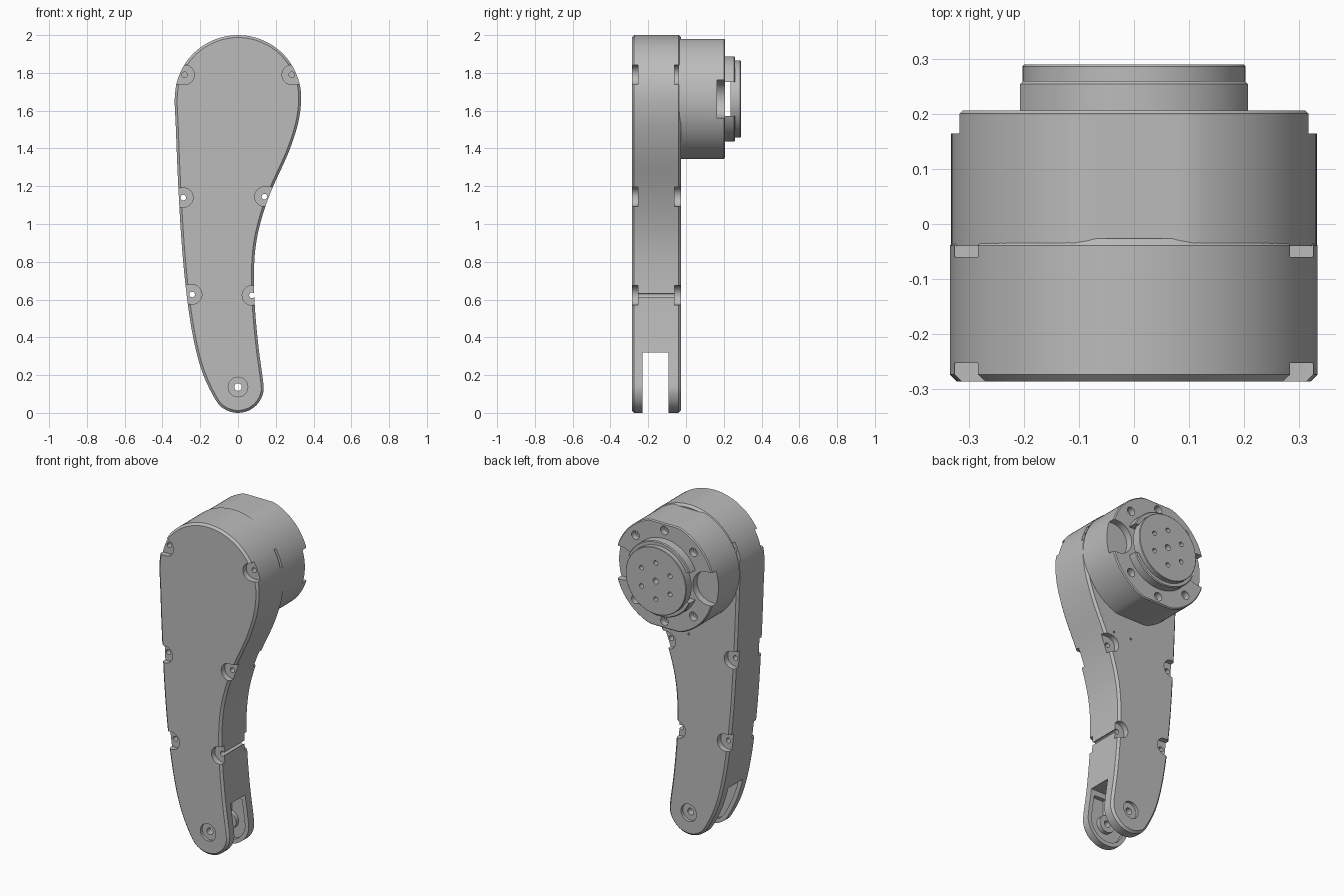
import bpy, bmesh
from math import sin, cos, radians, pi
from mathutils import Vector

cube = bpy.data.objects.get("Cube")
if cube:
    bpy.data.objects.remove(cube, do_unlink=True)

grey = bpy.data.materials.new("machined grey")
grey.use_nodes = True
grey.diffuse_color = (0.5, 0.5, 0.5, 1)
grey.node_tree.nodes["Principled BSDF"].inputs["Base Color"].default_value = (0.5, 0.5, 0.5, 1)

HUB = Vector((0, 1.662))    # motor axis (x, z)
FOOT = Vector((0, 0.137))   # fork pin axis
FRONT, BACK = -0.287, -0.026
SLOT_FRONT, SLOT_BACK = -0.23, -0.092


def arc(c, r, a0=0, a1=360, n=24, closed=True):
    steps = n if closed else n - 1
    return [Vector((c[0] + r * cos(radians(a0 + (a1 - a0) * i / steps)),
                    c[1] + r * sin(radians(a0 + (a1 - a0) * i / steps)))) for i in range(n)]


def smooth_loop(pts, sub=4):
    out, n = [], len(pts)
    for i in range(n):
        a, b, c, d = (pts[(i + k) % n] for k in (-1, 0, 1, 2))
        for s in range(sub):
            t = s / sub
            out.append(0.5 * (2 * b + (c - a) * t + (2 * a - 5 * b + 4 * c - d) * t * t
                              + (3 * b - a - 3 * c + d) * t ** 3))
    return out


def shrink(pts, amount):
    out = []
    for i, p in enumerate(pts):
        t = (pts[(i + 1) % len(pts)] - pts[i - 1]).normalized()
        out.append(p - Vector((t.y, -t.x)) * amount)
    return out


def add_prism(bm, pts, y0, y1, c0=0, c1=0):
    """Extrude an x-z outline along y, with optional chamfers at each end."""
    layers = [(y0, c0)] + ([(y0 + c0, 0)] if c0 else [])
    layers += ([(y1 - c1, 0)] if c1 else []) + [(y1, c1)]
    rings = [[bm.verts.new((p.x, y, p.y)) for p in (shrink(pts, c) if c else pts)]
             for y, c in layers]
    n = len(pts)
    for a, b in zip(rings, rings[1:]):
        for i in range(n):
            bm.faces.new((a[i], a[(i + 1) % n], b[(i + 1) % n], b[i]))
    bm.faces.new(rings[0])
    bm.faces.new(rings[-1])


def make(name, prisms):
    bm = bmesh.new()
    for p in prisms:
        add_prism(bm, *p)
    bmesh.ops.recalc_face_normals(bm, faces=bm.faces[:])
    mesh = bpy.data.meshes.new(name)
    bm.to_mesh(mesh)
    bm.free()
    mesh.materials.append(grey)
    ob = bpy.data.objects.new(name, mesh)
    bpy.context.collection.objects.link(ob)
    return ob


def activate(ob):
    bpy.ops.object.select_all(action='DESELECT')
    ob.select_set(True)
    bpy.context.view_layer.objects.active = ob


def cut(ob, prisms):
    cutter = make("cutter", prisms)
    cutter.hide_render = True
    mod = ob.modifiers.new("cut", 'BOOLEAN')
    mod.operation, mod.solver, mod.use_self = 'DIFFERENCE', 'EXACT', True
    mod.object = cutter
    activate(ob)
    bpy.ops.object.modifier_apply(modifier=mod.name)
    bpy.data.objects.remove(cutter, do_unlink=True)


def shade(ob):
    activate(ob)
    bpy.ops.object.shade_smooth_by_angle(angle=radians(25))


def rect(x0, x1, z0, z1):
    return [Vector(p) for p in ((x0, z0), (x1, z0), (x1, z1), (x0, z1))]


# Arm outline: round foot, curved right edge, round head, straighter left edge
right_edge = [(0.11, 0.336), (0.09, 0.55), (0.084, 0.734), (0.095, 0.893), (0.127, 1.036),
              (0.18, 1.185), (0.264, 1.37), (0.312, 1.51)]
left_edge = [(-0.33, 1.53), (-0.318, 1.237), (-0.298, 0.893), (-0.269, 0.6),
             (-0.232, 0.373), (-0.185, 0.204)]
outline = smooth_loop(arc(FOOT, 0.137, 212, 375, 7, False)
                      + [Vector(p) for p in right_edge]
                      + arc((0, 1.665), 0.335, -8, 180, 12, False)
                      + [Vector(p) for p in left_edge])

arm = make("arm_shell", [(outline, FRONT, BACK, 0.013, 0.013)])

# Fork slot, with a shallow pocket in the inner face of each fork plate
cut(arm, [(rect(-0.6, 0.6, -0.2, 0.32), SLOT_FRONT, SLOT_BACK)])
pocket = [p for p in shrink(outline, 0.025) if p.y < 0.31]
cut(arm, [(pocket, SLOT_FRONT - 0.025, SLOT_FRONT + 0.01)])
cut(arm, [(pocket, SLOT_BACK - 0.01, SLOT_BACK + 0.025)])

# Screw notches open to the nearest edge, on both faces
screws = [(-0.283, 1.79, -1), (0.285, 1.79, 1), (-0.29, 1.14, -1),
          (0.14, 1.145, 1), (-0.243, 0.627, -1), (0.074, 0.622, 1)]
notches, holes = [], []
for x, z, side in screws:
    stadium = [p + Vector((side * 0.1, 0)) if (p.x - x) * side > 0.001 else p
               for p in arc((x, z), 0.052)]
    notches += [(stadium, FRONT - 0.05, FRONT + 0.034), (stadium, BACK - 0.034, BACK + 0.05)]
    holes.append((arc((x, z), 0.015, n=16), FRONT - 0.1, BACK + 0.1))
cut(arm, notches)

# Fork pin counterbores, through holes and two pin marks on the back
holes += [(arc(FOOT, 0.02), FRONT - 0.1, BACK + 0.1)]
cut(arm, [(arc(FOOT, 0.052), FRONT - 0.05, FRONT + 0.018),
          (arc(FOOT, 0.052), BACK - 0.018, BACK + 0.05)])
cut(arm, holes)
cut(arm, [(arc((x, 1.22), 0.007, n=8), BACK - 0.02, BACK + 0.05) for x in (0.12, 0.0)])
shade(arm)

# Boss and rib inside each fork plate
for label, y0, y1 in (("front", SLOT_FRONT - 0.028, SLOT_FRONT),
                      ("back", SLOT_BACK, SLOT_BACK + 0.028)):
    boss = make(label + "_fork_boss", [(arc(FOOT, 0.052), y0, y1)])
    cut(boss, [(arc(FOOT, 0.02), y0 - 0.1, y1 + 0.1)])
    shade(boss)
    make(label + "_fork_rib", [(rect(-0.008, 0.008, 0.18, 0.315), y0, y1)])

# Motor housing: round with flats at top and bottom
housing_outline = [Vector((p.x, min(max(p.y, HUB.y - 0.318), HUB.y + 0.318)))
                   for p in arc(HUB, 0.333, n=96)]
housing = make("motor_housing", [(housing_outline, -0.04, 0.207, 0, 0.006)])

# Side notches in the flange, rounded at their inner end
flange_cuts = []
for side in (-1, 1):
    end = HUB + Vector((side * 0.29, 0))
    corner = []
    for p in arc(end, 0.1, n=32):
        corner.append(p + Vector((side * 0.2, 0)) if (p.x - end.x) * side > 0.001 else p)
    flange_cuts.append((corner, 0.165, 0.3))
cut(housing, flange_cuts)

# Flange screw holes, skipping the two notched sides
spots = [HUB + Vector((cos(a), sin(a))) * 0.275
         for a in (k * pi / 4 for k in (1, 2, 3, 5, 6, 7))]
cut(housing, [(arc(p, 0.026, n=16), 0.17, 0.3) for p in spots])
cut(housing, [(arc(p, 0.014, n=12), 0.13, 0.3) for p in spots])
shade(housing)

# Collar split by a slot running across x
collar = make("output_collar", [(arc(HUB, 0.226, n=72), 0.2, 0.26, 0, 0.005)])
cut(collar, [(rect(-0.4, 0.4, HUB.y - 0.09, HUB.y + 0.09), 0.1, 0.4)])
shade(collar)

# Output disc with a centre hole and a ring of six
disc = make("output_disc", [(arc(HUB, 0.203, n=72), 0.236, 0.29, 0, 0.003)])
ring = [HUB + Vector((cos(a), sin(a))) * 0.11 for a in (pi / 6 + k * pi / 3 for k in range(6))]
cut(disc, [(arc(p, 0.014, n=16), 0.25, 0.35) for p in ring]
    + [(arc(HUB, 0.018, n=16), 0.25, 0.35)])
shade(disc)
